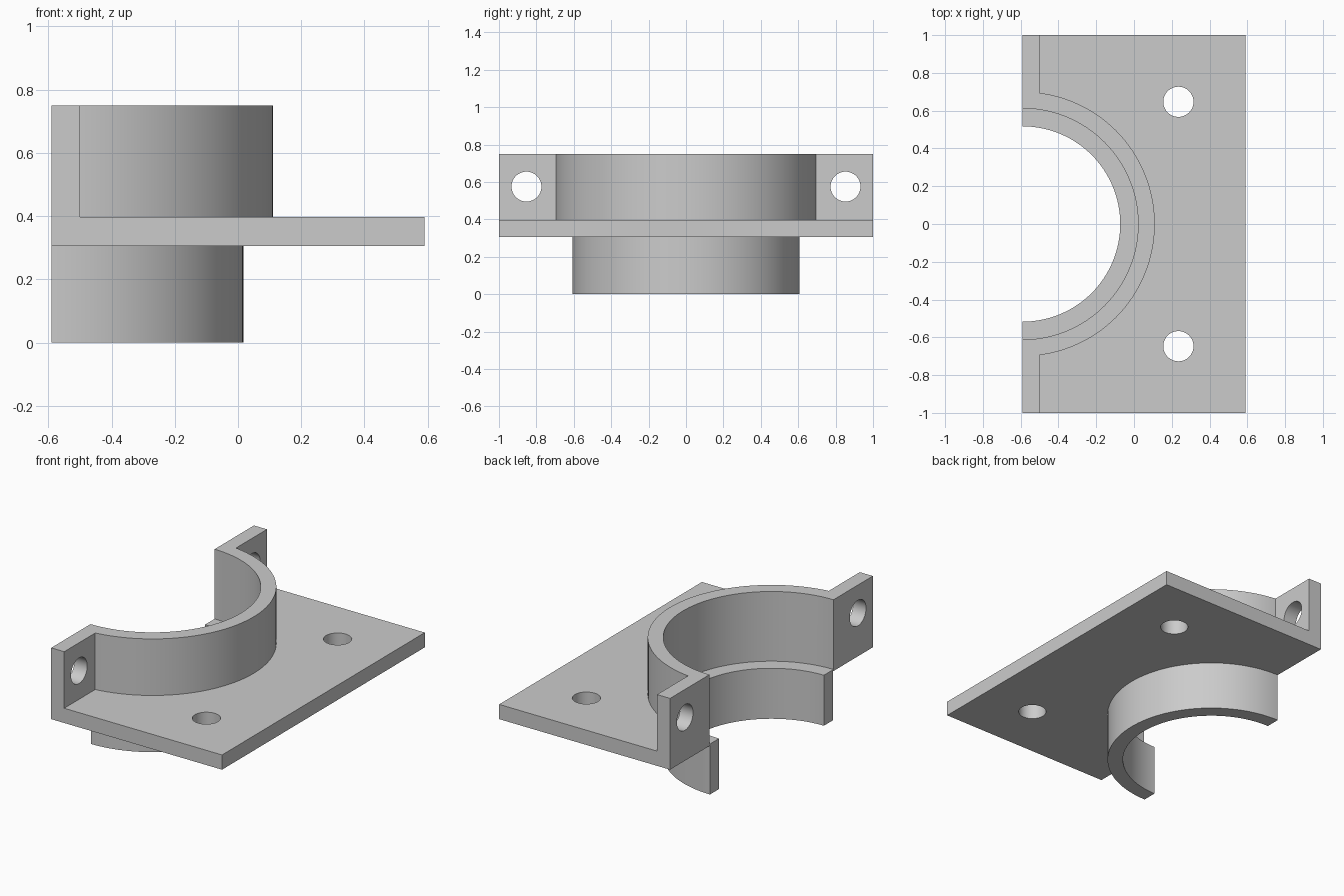
import bpy
from math import pi, radians

cube = bpy.data.objects.get("Cube")
if cube:
    bpy.data.objects.remove(cube, do_unlink=True)

BACK = -0.59          # split plane of the half clamp
PLATE_LOW, PLATE_TOP, TOP = 0.305, 0.397, 0.75
HOLE = 0.08

grey = bpy.data.materials.new("plain_grey")
grey.use_nodes = True
color = (0.6, 0.6, 0.6, 1)
grey.diffuse_color = color
grey.node_tree.nodes["Principled BSDF"].inputs["Base Color"].default_value = color


def box(name, x, y, z):
    """Box from its (low, high) limits on each axis."""
    limits = (x, y, z)
    bpy.ops.mesh.primitive_cube_add(size=1, location=[(a + b) / 2 for a, b in limits])
    ob = bpy.context.object
    ob.name = name
    ob.scale = [b - a for a, b in limits]
    bpy.ops.object.transform_apply(location=True, rotation=True, scale=True)
    return ob


def cylinder(name, radius, center, length, turn=0, sides=128):
    bpy.ops.mesh.primitive_cylinder_add(vertices=sides, radius=radius, depth=length,
                                        location=center, rotation=(0, turn, 0))
    ob = bpy.context.object
    ob.name = name
    bpy.ops.object.transform_apply(location=True, rotation=True, scale=True)
    return ob


def upright(name, radius, low, high):
    return cylinder(name, radius, (BACK, 0, (low + high) / 2), high - low)


def combine(body, tool, operation):
    """Apply a boolean and discard the tool."""
    mod = body.modifiers.new(operation.lower(), "BOOLEAN")
    mod.operation, mod.solver, mod.object = operation, "EXACT", tool
    bpy.context.view_layer.objects.active = body
    bpy.ops.object.modifier_apply(modifier=mod.name)
    bpy.data.objects.remove(tool, do_unlink=True)


# Mounting plate, with the solid collar, spigot and bolt flanges joined on
bracket = box("clamp_bracket", (BACK - 0.1, 0.59), (-1, 1), (PLATE_LOW, PLATE_TOP))
combine(bracket, upright("collar", 0.70, 0.35, TOP), "UNION")
combine(bracket, upright("spigot", 0.607, 0, 0.35), "UNION")
combine(bracket, box("flange", (BACK - 0.1, -0.5), (-1, 1), (0.35, TOP)), "UNION")

# Stepped bore
combine(bracket, upright("lower_bore", 0.517, -0.2, 1), "DIFFERENCE")
combine(bracket, upright("upper_bore", 0.612, 0.315, 1), "DIFFERENCE")

# Bolt holes through the plate and the flanges
for side in (-1, 1):
    combine(bracket, cylinder("plate_hole", HOLE, (0.235, side * 0.647, 0.35), 0.4,
                              sides=48), "DIFFERENCE")
    combine(bracket, cylinder("flange_hole", HOLE, (-0.55, side * 0.853, 0.575), 0.4,
                              turn=pi / 2, sides=48), "DIFFERENCE")

# Trim everything flush at the split plane
combine(bracket, box("trim", (BACK - 1, BACK), (-2, 2), (-1, 2)), "DIFFERENCE")

bracket.data.materials.clear()
bracket.data.materials.append(grey)
bpy.ops.object.select_all(action="DESELECT")
bracket.select_set(True)
bpy.context.view_layer.objects.active = bracket
bpy.ops.object.shade_smooth_by_angle(angle=radians(30))
